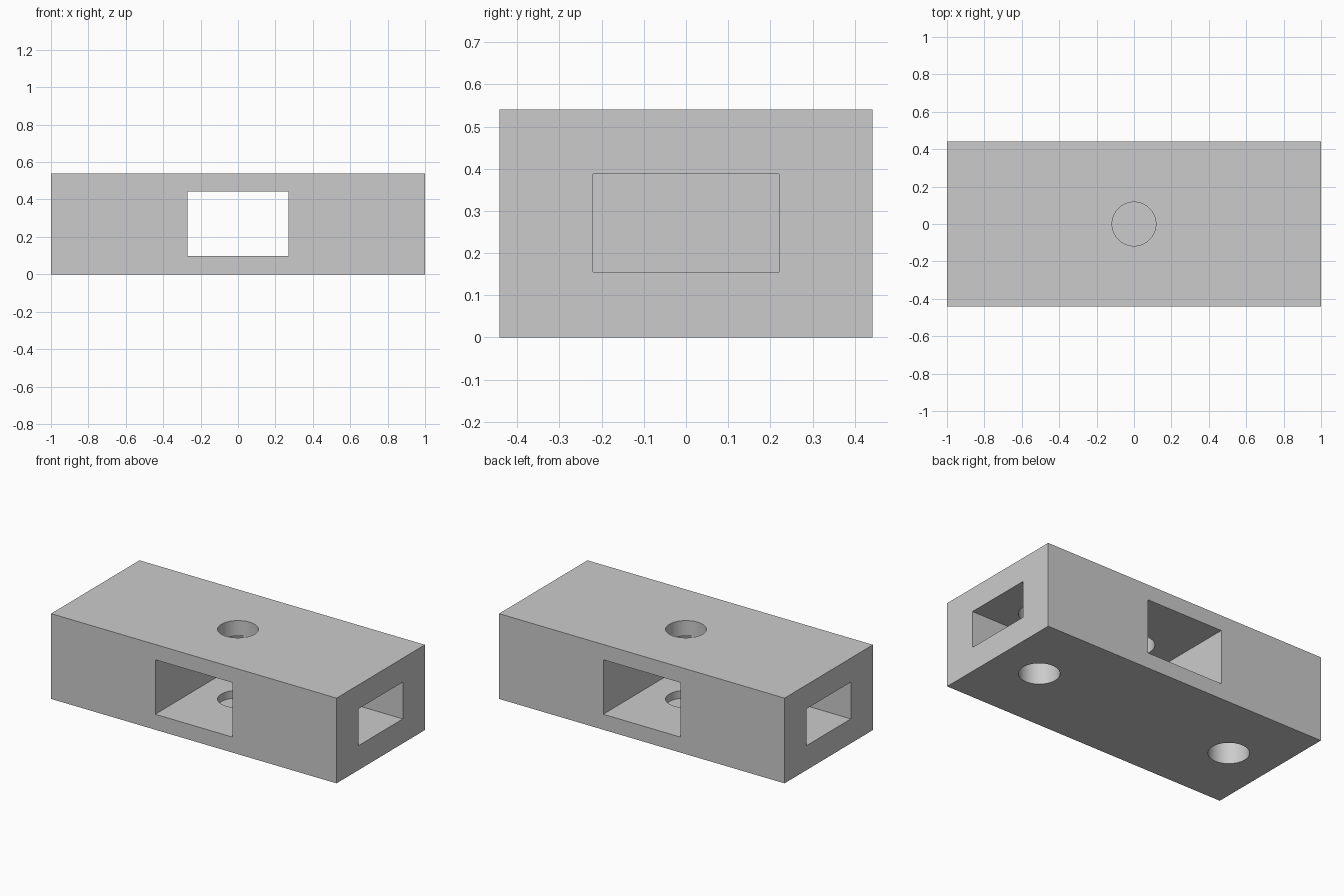
import bpy
import math

if "Cube" in bpy.data.objects:
    bpy.data.objects.remove(bpy.data.objects["Cube"], do_unlink=True)

grey = bpy.data.materials.new("light_grey")
grey.use_nodes = True
colour = (0.6, 0.6, 0.6, 1)
grey.diffuse_color = colour
grey.node_tree.nodes["Principled BSDF"].inputs["Base Color"].default_value = colour


def finish(obj, name):
    obj.name = name
    obj.data.materials.append(grey)
    return obj


def box(name, low, high):
    """Box between two opposite corners."""
    centre = [(a + b) / 2 for a, b in zip(low, high)]
    bpy.ops.mesh.primitive_cube_add(size=1, location=centre)
    obj = bpy.context.object
    obj.scale = [b - a for a, b in zip(low, high)]
    bpy.ops.object.transform_apply(location=False, rotation=False, scale=True)
    return finish(obj, name)


def drill(name, x, low, high):
    """Upright round cutter."""
    bpy.ops.mesh.primitive_cylinder_add(
        vertices=64, radius=0.117, depth=high - low, location=(x, 0, (low + high) / 2))
    return finish(bpy.context.object, name)


L, W, H = 1.0, 0.442, 0.54
block = box("drilled_block", (-L, -W, 0), (L, W, H))

# Window from front to back, with a hole from the top into its floor
cutters = [
    box("window_cutter", (-0.27, -1, 0.098), (0.27, 1, 0.443)),
    drill("top_hole_cutter", 0, 0.05, 1),
]

# Blind end pockets, each with a hole from below into its ceiling
for side, word in ((1, "left"), (-1, "right")):
    inner, outer = sorted((side * 0.39, side * 1.2))
    cutters.append(box(word + "_pocket_cutter", (inner, -0.221, 0.155), (outer, 0.221, 0.388)))
    cutters.append(drill(word + "_hole_cutter", side * 0.695, -0.5, H - 0.05))

for cutter in cutters:
    cut = block.modifiers.new(cutter.name, "BOOLEAN")
    cut.operation = "DIFFERENCE"
    cut.solver = "EXACT"
    cut.object = cutter

# Apply the cuts and remove the cutters
bpy.ops.object.select_all(action="DESELECT")
block.select_set(True)
bpy.context.view_layer.objects.active = block
for cutter in cutters:
    bpy.ops.object.modifier_apply(modifier=cutter.name)
for cutter in cutters:
    bpy.data.objects.remove(cutter, do_unlink=True)

bpy.ops.object.shade_smooth_by_angle(angle=math.radians(30))
